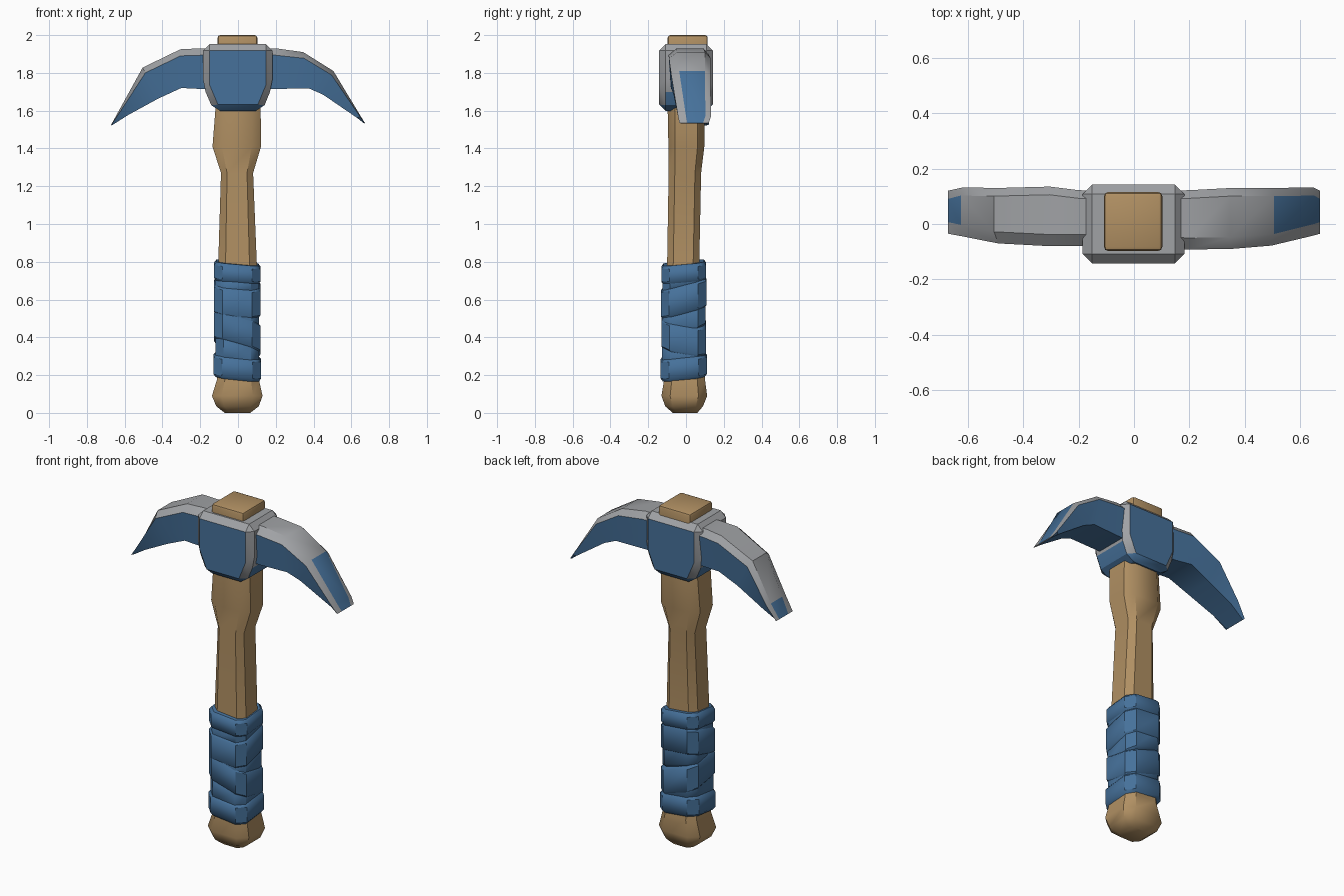
import bpy, bmesh, math
from mathutils import Vector

if "Cube" in bpy.data.objects:
    bpy.data.objects.remove(bpy.data.objects["Cube"])


def material(name, rgb):
    m = bpy.data.materials.new(name)
    m.diffuse_color = (*rgb, 1)
    m.use_nodes = True
    m.node_tree.nodes["Principled BSDF"].inputs["Base Color"].default_value = m.diffuse_color
    return m


WOOD = material("wood", (0.44, 0.28, 0.125))
BLUE = material("blue", (0.061, 0.165, 0.325))
GREY = material("grey metal", (0.35, 0.36, 0.375))


def finish(bm, name, mats, rule=None, angle=35):
    bmesh.ops.recalc_face_normals(bm, faces=bm.faces)
    bm.normal_update()
    if rule:
        for f in bm.faces:
            f.material_index = rule(f)
    me = bpy.data.meshes.new(name)
    bm.to_mesh(me)
    bm.free()
    for m in mats:
        me.materials.append(m)
    ob = bpy.data.objects.new(name, me)
    bpy.context.collection.objects.link(ob)
    bpy.ops.object.select_all(action='DESELECT')
    ob.select_set(True)
    bpy.context.view_layer.objects.active = ob
    bpy.ops.object.shade_smooth_by_angle(angle=math.radians(angle))
    return ob


def loft(sections, side_rule=None):
    """Skin closed sections; side_rule(segment, side) gives the material index."""
    bm = bmesh.new()
    rings = [[bm.verts.new(p) for p in s] for s in sections]
    n = len(rings[0])
    for k, (a, b) in enumerate(zip(rings, rings[1:])):
        for i in range(n):
            j = (i + 1) % n
            f = bm.faces.new((a[i], a[j], b[j], b[i]))
            if side_rule:
                f.material_index = side_rule(k, i)
    bm.faces.new(rings[0][::-1])
    bm.faces.new(rings[-1])
    return bm


def octagon(x0, x1, y0, y1, z, cut=0.38, tilt_x=0, tilt_y=0):
    """Rectangle with cut corners, optionally tilted."""
    cx, cy, hx, hy = (x0 + x1) / 2, (y0 + y1) / 2, (x1 - x0) / 2, (y1 - y0) / 2
    k = 1 - cut
    pts = [(1, -k), (1, k), (k, 1), (-k, 1), (-1, k), (-1, -k), (-k, -1), (k, -1)]
    return [Vector((cx + u * hx, cy + v * hy, z + u * tilt_x + v * tilt_y)) for u, v in pts]


# Wooden handle with flared pommel and shoulder
handle = [(-0.07, 0.065, -0.07, 0.06, 0.0), (-0.115, 0.11, -0.11, 0.09, 0.035),
          (-0.138, 0.13, -0.13, 0.112, 0.09), (-0.11, 0.11, -0.115, 0.1, 0.18),
          (-0.105, 0.1, -0.1, 0.07, 0.78), (-0.09, 0.08, -0.092, 0.08, 1.27),
          (-0.135, 0.122, -0.093, 0.097, 1.41), (-0.12, 0.12, -0.097, 0.1, 1.6),
          (-0.11, 0.11, -0.095, 0.1, 1.75)]
finish(loft([octagon(*s) for s in handle]), "handle", [WOOD], angle=40)

# Cloth wrap: overlapping tilted bands
bands = [(0.245, 0.06, 0.126, 0.122, -0.012, 0.012), (0.335, 0.07, 0.115, 0.114, -0.03, 0.02),
         (0.42, 0.08, 0.122, 0.119, -0.035, -0.02), (0.52, 0.07, 0.115, 0.116, -0.03, 0.03),
         (0.61, 0.08, 0.123, 0.12, -0.01, 0.03), (0.69, 0.05, 0.115, 0.112, 0.015, 0.02),
         (0.745, 0.05, 0.123, 0.119, -0.01, 0.01)]
for n, (z, h, hx, hy, tx, ty) in enumerate(bands):
    rows = [(-h, 0.9), (-h + 0.016, 1), (h - 0.016, 1), (h, 0.9)]
    secs = [octagon(-0.004 - hx * s, -0.004 + hx * s, -0.012 - hy * s, -0.012 + hy * s,
                    z + dz, 0.36, tx, ty) for dz, s in rows]
    finish(loft(secs), f"wrap_band_{n + 1}", [BLUE], angle=40)

# Head block: tapered profile, bevelled; grey top and corners around blue faces
profile = [(-0.128, 1.598), (0.128, 1.598), (0.182, 1.73),
           (0.182, 1.952), (-0.185, 1.952), (-0.185, 1.73)]
bm = loft([[Vector((x, y, z)) for x, z in profile] for y in (-0.142, 0.142)])
bmesh.ops.recalc_face_normals(bm, faces=bm.faces)
bmesh.ops.bevel(bm, geom=bm.edges[:], offset=0.034, segments=1, affect='EDGES')
finish(bm, "head_block", [GREY, BLUE],
       lambda f: int(abs(f.normal.y) > 0.95 or f.normal.z < -0.35), angle=30)

# Curved pick arms: (top x, top z, bottom x, bottom z, front y, back y)
right_arm = [(0.10, 1.93, 0.10, 1.715, -0.09, 0.12), (0.20, 1.93, 0.20, 1.715, -0.092, 0.122),
             (0.345, 1.91, 0.375, 1.718, -0.09, 0.13), (0.505, 1.81, 0.45, 1.685, -0.078, 0.13),
             (0.65, 1.57, 0.63, 1.562, -0.042, 0.132), (0.672, 1.535, 0.668, 1.532, -0.035, 0.12)]
left_arm = [(-0.10, 1.93, -0.10, 1.715, -0.08, 0.12), (-0.20, 1.93, -0.20, 1.715, -0.08, 0.122),
            (-0.305, 1.925, -0.30, 1.72, -0.08, 0.135), (-0.505, 1.828, -0.42, 1.665, -0.07, 0.13),
            (-0.625, 1.61, -0.58, 1.578, -0.045, 0.132), (-0.672, 1.525, -0.668, 1.522, -0.035, 0.12)]


def arm_section(tx, tz, bx, bz, y0, y1):
    top, bot = Vector((tx, 0, tz)), Vector((bx, 0, bz))
    low = top.lerp(bot, 0.17)              # lower edge of the top chamfer
    cy = 0.042
    return [p + Vector((0, y, 0)) for p, y in
            ((bot, y0 + 0.012), (low, y0), (top, y0 + cy),
             (top, y1 - cy * 0.7), (low, y1), (bot, y1 - 0.012))]


for name, arm, tip in (("right_arm", right_arm, 3), ("left_arm", left_arm, 4)):
    # Grey upper surface and chamfers, blue sides, underside and cutting tip
    def colour(k, i, tip=tip):
        if i == 2:
            return int(k >= tip)
        return 0 if i in (1, 3) else 1
    finish(loft([arm_section(*s) for s in arm], colour), name, [GREY, BLUE], angle=30)

# Handle end showing above the head
bm = loft([[Vector((x, y, z)) for x, y in ((-0.108, -0.097), (0.102, -0.097), (0.102, 0.115), (-0.108, 0.115))]
           for z in (1.86, 2.0)])
bmesh.ops.recalc_face_normals(bm, faces=bm.faces)
bmesh.ops.bevel(bm, geom=bm.edges[:], offset=0.014, segments=2, profile=0.5, affect='EDGES')
finish(bm, "handle_end", [WOOD])
